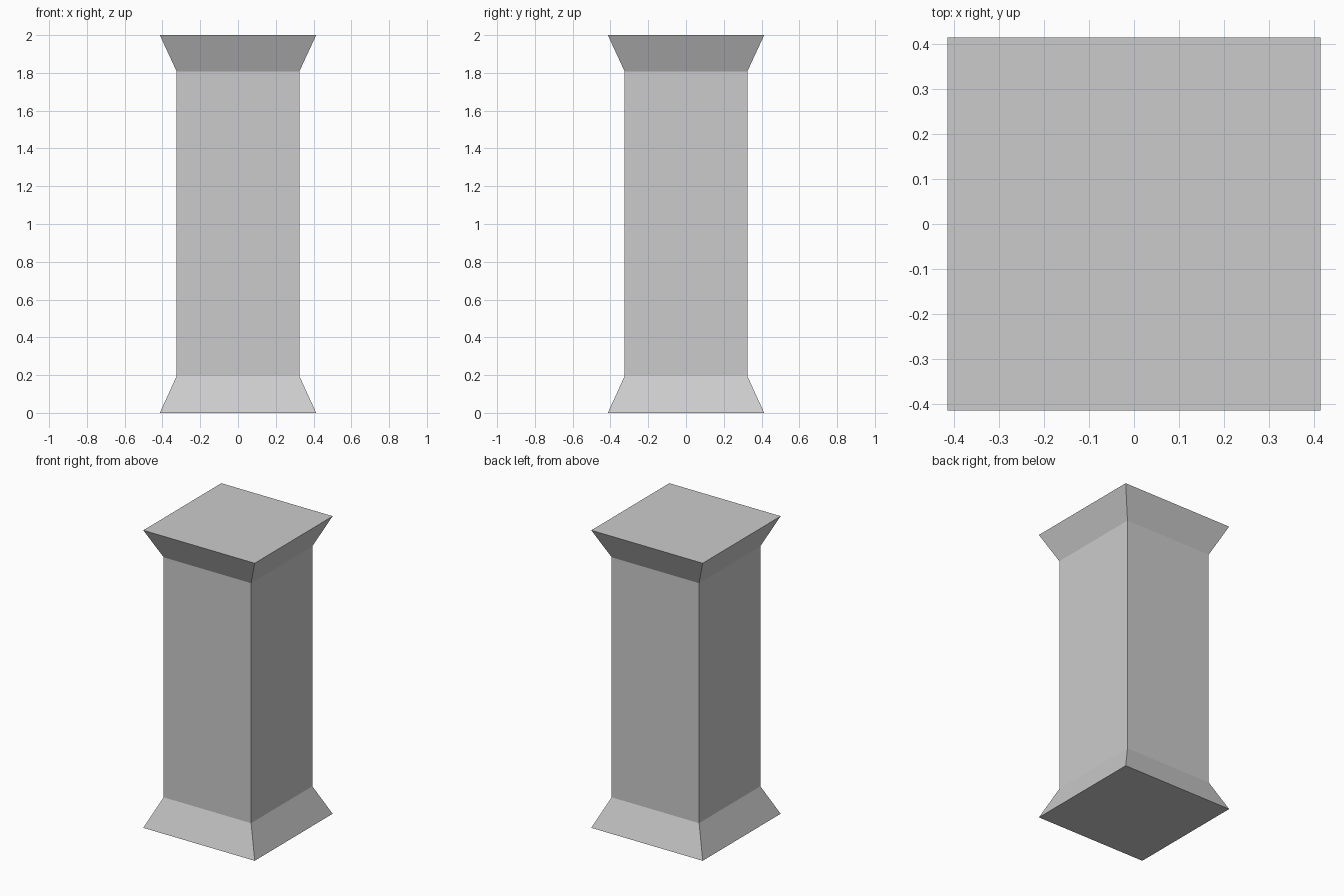
import bpy
import bmesh

if "Cube" in bpy.data.objects:
    bpy.data.objects.remove(bpy.data.objects["Cube"])

# Square column outline: (half width, height) from the flared base to the flared top
profile = [(0.414, 0.0), (0.325, 0.195), (0.325, 1.808), (0.414, 2.0)]

bm = bmesh.new()
rings = []
for half, z in profile:
    rings.append([bm.verts.new((sx * half, sy * half, z))
                  for sx, sy in ((-1, -1), (1, -1), (1, 1), (-1, 1))])

# Flared base, shaft and flared capital walls
for lower, upper in zip(rings, rings[1:]):
    for i in range(4):
        j = (i + 1) % 4
        bm.faces.new((lower[i], lower[j], upper[j], upper[i]))

# Flat bottom and top
bm.faces.new(rings[0][::-1])
bm.faces.new(rings[-1])

mesh = bpy.data.meshes.new("square_pillar")
bm.to_mesh(mesh)
bm.free()
pillar = bpy.data.objects.new("square_pillar", mesh)
bpy.context.collection.objects.link(pillar)
